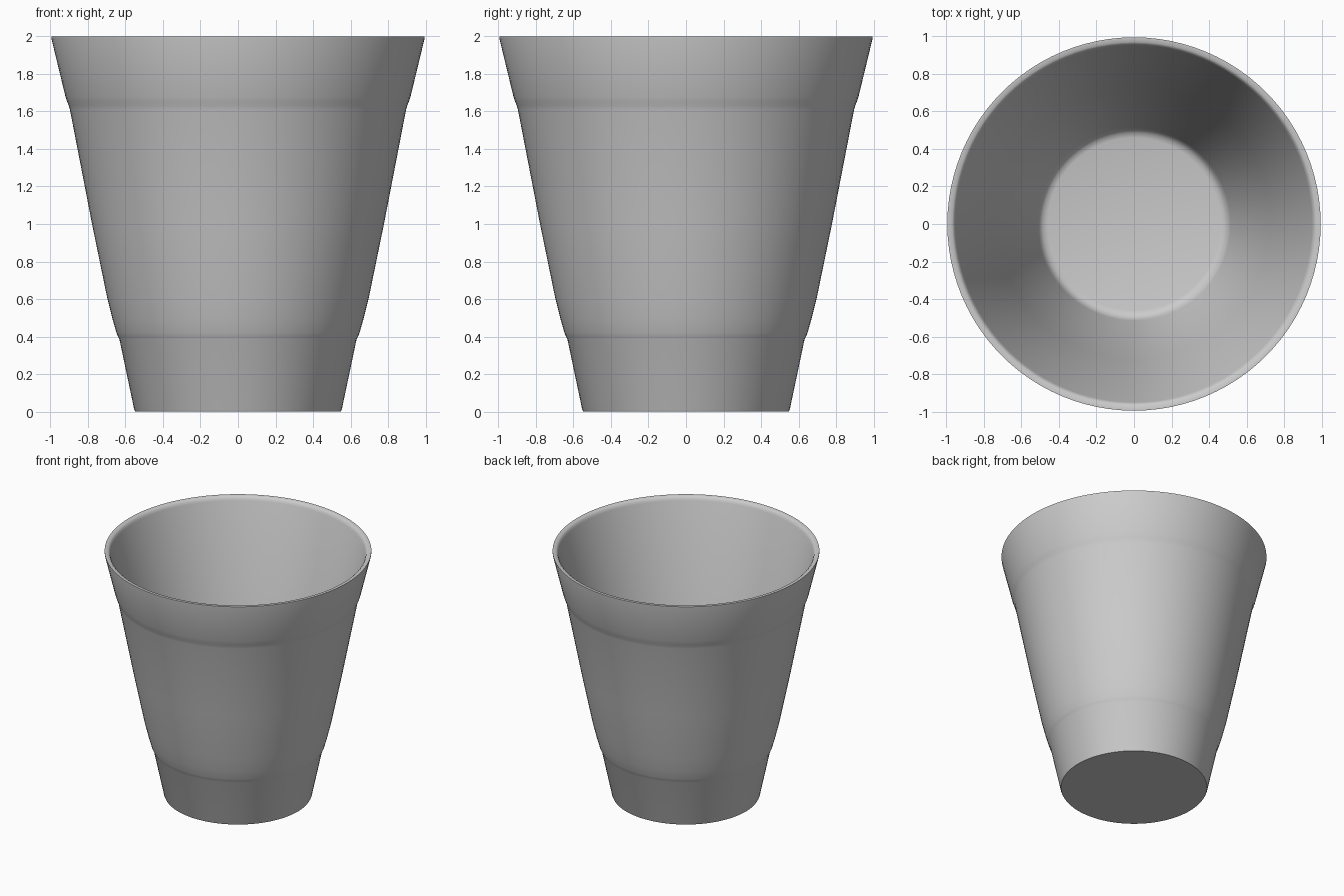
import bpy, bmesh, math

cube = bpy.data.objects.get("Cube")
if cube:
    bpy.data.objects.remove(cube, do_unlink=True)

SEGMENTS = 96

# Single material
grey = bpy.data.materials.new("light grey")
grey.use_nodes = True
colour = (0.6, 0.6, 0.6, 1)
grey.diffuse_color = colour
grey.node_tree.nodes["Principled BSDF"].inputs["Base Color"].default_value = colour


def lathe(name, profile, material):
    """Revolve a (radius, height) profile around the z axis."""
    bm = bmesh.new()
    verts = [bm.verts.new((r, 0, z)) for r, z in profile]
    edges = [bm.edges.new(pair) for pair in zip(verts, verts[1:])]
    bmesh.ops.spin(bm, geom=verts + edges, cent=(0, 0, 0), axis=(0, 0, 1),
                   angle=math.tau, steps=SEGMENTS, use_merge=True)
    bmesh.ops.remove_doubles(bm, verts=bm.verts, dist=0.0005)
    bmesh.ops.recalc_face_normals(bm, faces=bm.faces)
    mesh = bpy.data.meshes.new(name)
    bm.to_mesh(mesh)
    bm.free()
    mesh.materials.append(material)
    obj = bpy.data.objects.new(name, mesh)
    bpy.context.collection.objects.link(obj)
    return obj


# Outer wall with a stepped foot and a stepped rim band
outside = [(0, 0), (0.548, 0), (0.553, 0.01), (0.632, 0.385), (0.64, 0.40),
           (0.648, 0.42), (0.668, 0.49), (0.698, 0.61), (0.778, 1.0),
           (0.896, 1.61), (0.902, 1.63), (0.91, 1.65), (0.92, 1.68),
           (0.995, 1.99), (0.995, 2.0)]
# Rounded lip, straight inner wall and softly filleted floor
inside = [(0.97, 2.0), (0.958, 1.99), (0.95, 1.97), (0.724, 1.0),
          (0.515, 0.11), (0.503, 0.08), (0.485, 0.062), (0.46, 0.055),
          (0, 0.055)]
cup = lathe("cup", outside + inside, grey)

# Smooth shading with a crisp base edge
bpy.ops.object.select_all(action='DESELECT')
cup.select_set(True)
bpy.context.view_layer.objects.active = cup
bpy.ops.object.shade_smooth_by_angle(angle=math.radians(50))
